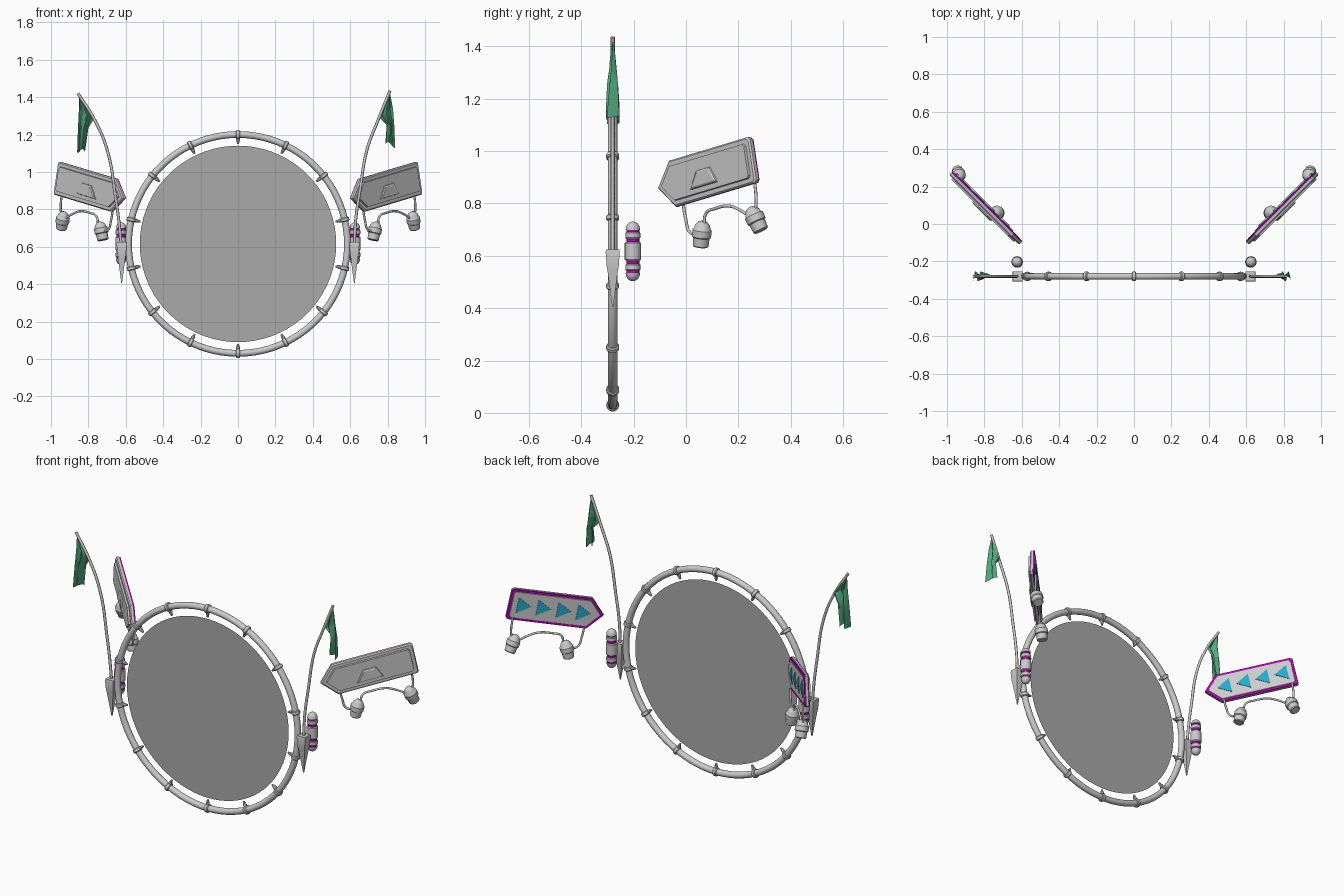
import bpy, bmesh, math
from mathutils import Matrix, Vector

if "Cube" in bpy.data.objects:
    bpy.data.objects.remove(bpy.data.objects["Cube"])

GATE_Y, GATE_Z = -0.28, 0.615


def material(name, color):
    m = bpy.data.materials.new(name)
    m.diffuse_color = color
    m.use_nodes = True
    m.node_tree.nodes["Principled BSDF"].inputs["Base Color"].default_value = m.diffuse_color
    return m


magenta = material("magenta_glow", (0.5, 0.0, 0.5, 1))
blue = material("blue_glow", (0.02, 0.4, 0.6, 1))
green = material("green_cloth", (0.09, 0.4, 0.22, 1))
glass = material("clear_grey", (0.4, 0.4, 0.4, 0.6))


def make(name, bm, mat=None, mirror=False, angle=35):
    bmesh.ops.recalc_face_normals(bm, faces=bm.faces)
    me = bpy.data.meshes.new(name)
    bm.to_mesh(me)
    bm.free()
    for p in me.polygons:
        p.use_smooth = True
    me.set_sharp_from_angle(angle=math.radians(angle))
    if mat:
        me.materials.append(mat)
    ob = bpy.data.objects.new(name, me)
    bpy.context.collection.objects.link(ob)
    if mirror:
        ob.modifiers.new("mirror", 'MIRROR').use_mirror_merge = False
    return ob


def skin(bm, rings, cap=True):
    rings = [[bm.verts.new(p) for p in r] for r in rings]
    n = len(rings[0])
    for a, b in zip(rings, rings[1:]):
        for i in range(n):
            j = (i + 1) % n
            bm.faces.new((a[i], a[j], b[j], b[i]))
    if cap:
        bm.faces.new(rings[0])
        bm.faces.new(rings[-1])


def lathe(bm, profile, mat, segs=20):
    """Revolve (radius, height) pairs about the local z of mat."""
    skin(bm, [[mat @ Vector((r * math.cos(2 * math.pi * i / segs),
                             r * math.sin(2 * math.pi * i / segs), h))
               for i in range(segs)] for r, h in profile])


def frame(loc, direction):
    return Matrix.Translation(loc) @ Vector(direction).to_track_quat('Z', 'Y').to_matrix().to_4x4()


def tubes(name, paths, radius):
    cu = bpy.data.curves.new(name, 'CURVE')
    cu.dimensions = '3D'
    cu.bevel_depth = radius
    cu.bevel_resolution = 2
    cu.resolution_u = 6
    cu.use_fill_caps = True
    for path in paths:
        s = cu.splines.new('BEZIER')
        s.bezier_points.add(len(path) - 1)
        for bp, p in zip(s.bezier_points, path):
            bp.co = p
            bp.handle_left_type = bp.handle_right_type = 'AUTO'
    bpy.context.collection.objects.link(bpy.data.objects.new(name, cu))


# Gate ring
bm = bmesh.new()
N, R, T = 84, 0.585, 0.018
rings = []
for i in range(N + 1):
    a = 2 * math.pi * i / N
    rings.append([((R + T * math.cos(b)) * math.cos(a), GATE_Y + T * math.sin(b),
                   GATE_Z + (R + T * math.cos(b)) * math.sin(a))
                  for b in [2 * math.pi * k / 14 for k in range(14)]])
skin(bm, rings, cap=False)
bmesh.ops.remove_doubles(bm, verts=bm.verts, dist=1e-5)
make("gate_ring", bm)

# Collars with inward pegs around the ring
bm = bmesh.new()
for i in range(14):
    a = math.pi / 2 + 2 * math.pi * i / 14
    out = Vector((math.cos(a), 0, math.sin(a)))
    tan = Vector((-math.sin(a), 0, math.cos(a)))
    c = Vector((0, GATE_Y, GATE_Z)) + out * R
    lathe(bm, [(0.021, -0.011), (0.025, -0.007), (0.025, 0.007), (0.021, 0.011)], frame(c, tan), 14)
    lathe(bm, [(0.011, 0.012), (0.01, 0.03), (0.005, 0.05)], frame(c, -out), 8)
make("ring_collars", bm)

# Membrane disc
bm = bmesh.new()
bmesh.ops.create_circle(bm, cap_ends=True, segments=72, radius=0.525,
                        matrix=frame((0, GATE_Y, GATE_Z), (0, -1, 0)))
make("gate_disc", bm, glass)

# Tapered pole sockets
bm = bmesh.new()
skin(bm, [[(0.622 + sx * h, GATE_Y + sy * h, z) for sx, sy in ((-1, -1), (1, -1), (1, 1), (-1, 1))]
          for h, z in ((0.002, 0.405), (0.020, 0.545), (0.023, 0.56), (0.027, 0.615), (0.025, 0.625))])
make("pole_socket", bm, mirror=True)

# Bent flag poles
right_pole = [(.622, .60), (.63, .75), (.653, .907), (.69, 1.12), (.75, 1.28), (.813, 1.435)]
left_pole = [(-.624, .60), (-.635, .72), (-.653, .853), (-.70, 1.12), (-.77, 1.285), (-.856, 1.42)]
tubes("flag_poles", [[(x, GATE_Y, z) for x, z in p] for p in (right_pole, left_pole)], 0.008)


# Hanging folded flags
def sample(pts, t):
    f = t * (len(pts) - 1)
    i = min(int(f), len(pts) - 2)
    return Vector(pts[i]).lerp(Vector(pts[i + 1]), f - i)


def flag(name, inner, outer):
    bm = bmesh.new()
    nu, nv = 14, 18
    grid = []
    for j in range(nv + 1):
        v = j / nv
        a, b = sample(inner, v), sample(outer, v)
        row = []
        for i in range(nu + 1):
            u = i / nu
            p = a.lerp(b, u)
            y = GATE_Y + 0.027 * v ** 0.6 * math.sin(u * 3 * math.pi + v)
            row.append(bm.verts.new((p.x, y, p.y + 0.012 * v * math.sin(u * 5))))
        grid.append(row)
    for j in range(nv):
        for i in range(nu):
            bm.faces.new((grid[j][i], grid[j][i + 1], grid[j + 1][i + 1], grid[j + 1][i]))
    make(name, bm, green)


flag("right_flag", [(.808, 1.42), (.76, 1.285), (.795, 1.25), (.788, 1.15)],
     [(.812, 1.425), (.829, 1.34), (.836, 1.25), (.84, 1.14)])
flag("left_flag", [(-.845, 1.40), (-.768, 1.285), (-.80, 1.235), (-.818, 1.107)],
     [(-.85, 1.405), (-.851, 1.33), (-.856, 1.23), (-.86, 1.115)])

# Capsule canisters beside the ring
CAN = Vector((0.625, -0.203, 0.617))
bm = bmesh.new()
lathe(bm, [(.027, -.036), (.031, -.031), (.031, .031), (.027, .036)], Matrix.Translation(CAN))
for s in (1, -1):
    m = frame(CAN, (0, 0, s))
    lathe(bm, [(.026, .048), (.029, .052), (.029, .070), (.026, .074)], m)
    lathe(bm, [(.028, .082), (.026, .094), (.019, .106), (.010, .112), (.002, .114)], m)
make("canister_body", bm, mirror=True)
bm = bmesh.new()
lathe(bm, [(.025, -.083), (.025, .083)], Matrix.Translation(CAN))
make("canister_glow", bm, magenta, mirror=True)

# Arrow signs: u along the board, v up, w to the outer side
d = Vector((1, 1, 0)).normalized()
t = math.radians(12)
U = d * math.cos(t) + Vector((0, 0, math.sin(t)))
V = -d * math.sin(t) + Vector((0, 0, math.cos(t)))
W = U.cross(V)
SIGN = Matrix((U, V, W)).transposed().to_4x4()
SIGN.translation = Vector((0.806, 0.106, 0.92))


def arrow(m):
    a, b, c = 0.23 - m, 0.09 - m, 0.01
    s = -0.215 + 0.46 * m
    return [(-0.295 + 1.35 * m, 0), (s, -b), (a - c, -b), (a, -b + c), (a, b - c), (a - c, b), (s, b)]


def stack(name, layers, mat=None):
    """Solid board from (outline, w) layers."""
    bm = bmesh.new()
    for group in layers:
        skin(bm, [[SIGN @ Vector((u, v, w)) for u, v in o] for o, w in group])
    make(name, bm, mat, mirror=True, angle=20)


def trapezoid(m):
    return [(-.107 + m * 1.5, -.047 + m), (.041 - m * 1.5, -.047 + m),
            (.011 - m * .6, .019 - m), (-.06 + m * .6, .019 - m)]


stack("sign_board", [[(arrow(0), 0), (arrow(0), .012), (arrow(.006), .018)],
                     [(arrow(.022), .017), (arrow(.024), .028)],
                     [(trapezoid(0), .027), (trapezoid(.002), .034), (trapezoid(.008), .038)]])
stack("sign_glow_rim", [[(arrow(.002), 0), (arrow(.002), -.008)]], magenta)
stack("sign_face", [[(arrow(.014), -.007), (arrow(.016), -.011)]])
stack("sign_arrows", [[([(b, -.046), (b, .046), (b - .075, 0)], w) for w in (-.010, -.014)]
                      for b in (.185, .075, -.035, -.145)], blue)

# Lamps under each sign
LAMP = [(.004, -.052), (.018, -.047), (.028, -.035), (.033, -.020), (.037, -.016),
        (.037, .010), (.032, .014), (.030, .046), (.026, .050)]
bm = bmesh.new()
lathe(bm, LAMP, frame((.731, .060, .683), (-.18, -.08, -.9)))
lathe(bm, LAMP, frame((.938, .266, .740), (.12, .40, -.85)))
make("sign_lamps", bm, mirror=True)

# Wire brackets holding the lamps
wires = [[(-.011, .80), (-.002, .745), (.015, .69), (.05, .685)],
         [(.07, .70), (.076, .762), (.11, .780), (.165, .790), (.205, .775), (.25, .745)],
         [(.262, .885), (.268, .81), (.264, .76)]]
tubes("lamp_brackets", [[(s * (y + 0.68), y, z) for y, z in w] for w in wires for s in (1, -1)], 0.006)
